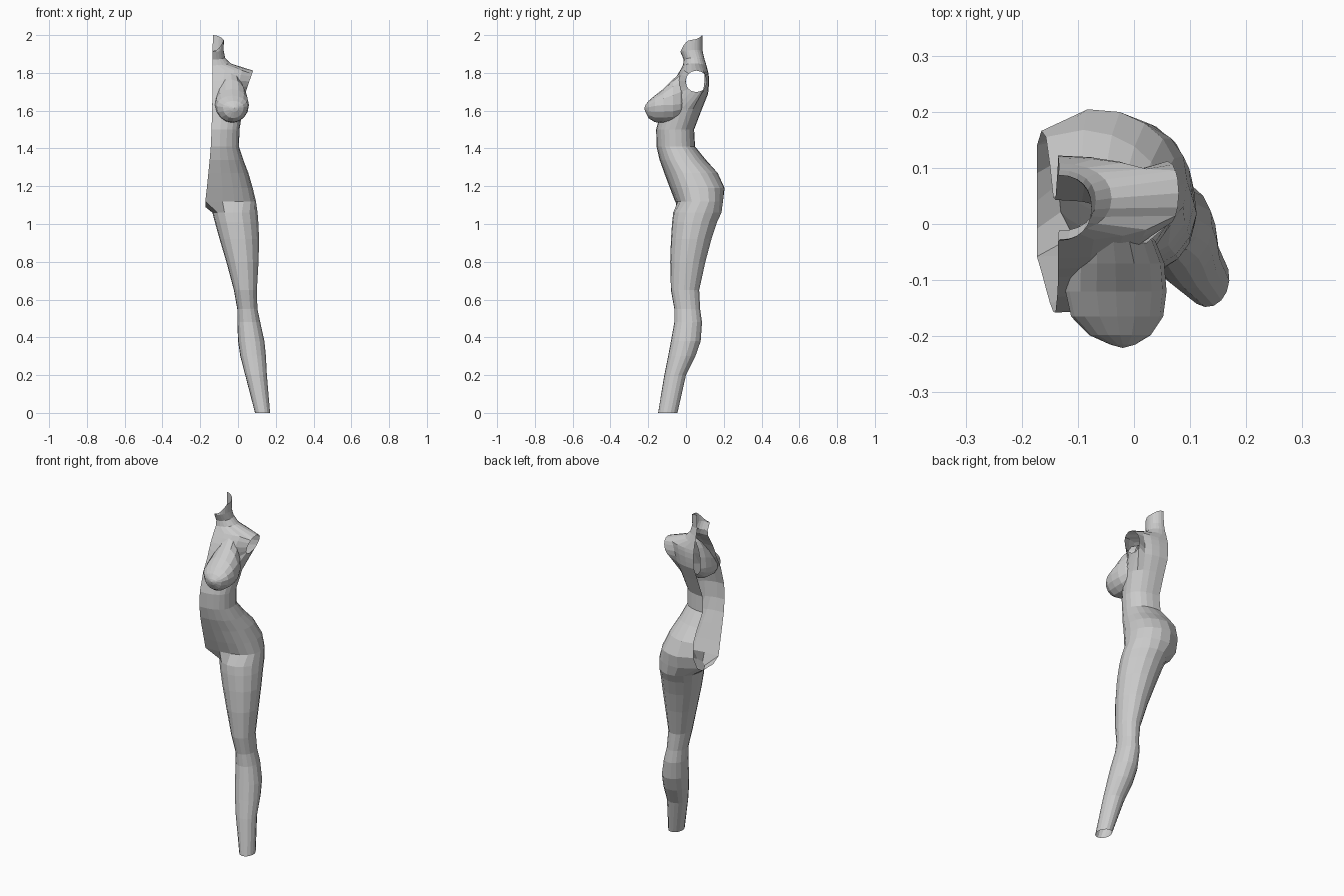
import bpy, bmesh
from math import sin, cos, pi, atan2, hypot, radians

HALF = 12      # segments of a half ring, front midline to back midline
INNER = 3      # extra points on the inner thigh
N = HALF + 1 + INNER


def make_object(name, bm):
    bmesh.ops.delete(bm, geom=[v for v in bm.verts if not v.link_faces], context='VERTS')
    bmesh.ops.recalc_face_normals(bm, faces=bm.faces)
    me = bpy.data.meshes.new(name)
    bm.to_mesh(me)
    bm.free()
    ob = bpy.data.objects.new(name, me)
    bpy.context.collection.objects.link(ob)
    return ob


def spow(v, p):
    return (1 if v >= 0 else -1) * abs(v) ** p


def bridge(bm, a, b, closed=False, skip=()):
    n = len(a)
    for j in range(n if closed else n - 1):
        if j not in skip:
            k = (j + 1) % n
            bm.faces.new((a[j], a[k], b[k], b[j]))


def half_ring(xm, xs, yf, yb, zf, zs, zb, p=0.9, cleft=0.0):
    """Open ring from front midline round the side to back midline."""
    pts = []
    for j in range(HALF + 1):
        a = pi * j / HALF
        c, s = cos(a), max(0.0, sin(a))
        x = xm + (xs - xm) * s ** p
        y = (yf + yb) / 2 - (yb - yf) / 2 * spow(c, p)
        zm = zf if c > 0 else zb
        z = zs + (zm - zs) * c * c
        if j == HALF:
            y -= cleft
        elif j == HALF - 1:
            y -= cleft * 0.15
        pts.append((x, y, z))
    return pts


def leg_ring(z, x0, x1, y0, y1):
    """Closed ring whose start matches the front midline of the torso."""
    pts = []
    for i in range(N):
        a = -radians(50) + 2 * pi * i / N
        pts.append(((x0 + x1) / 2 + (x1 - x0) / 2 * sin(a),
                    (y0 + y1) / 2 - (y1 - y0) / 2 * cos(a), z))
    return pts


# --- body: leg, hip, torso and neck in one skin ---
bm = bmesh.new()
add = lambda pts: [bm.verts.new(p) for p in pts]

# z, x range, y range of the leg
legs = [(0.0, 0.09, 0.17, -0.148, -0.045), (0.2, 0.038, 0.153, -0.115, 0.0),
        (0.3, 0.012, 0.148, -0.095, 0.05), (0.38, 0.0, 0.14, -0.08, 0.078),
        (0.48, -0.004, 0.118, -0.062, 0.085), (0.55, -0.004, 0.103, -0.062, 0.075),
        (0.65, -0.022, 0.1, -0.08, 0.07), (0.8, -0.062, 0.109, -0.084, 0.103),
        (0.92, -0.098, 0.112, -0.08, 0.135), (1.01, -0.123, 0.108, -0.074, 0.165),
        (1.06, -0.136, 0.104, -0.068, 0.188)]
rows = [add(leg_ring(*r)) for r in legs]
for a, b in zip(rows, rows[1:]):
    bridge(bm, a, b, closed=True)

# midline x, side x, front y, back y, z front / side / back, squareness, cleft
torso = [(-0.173, 0.095, -0.058, 0.21, 1.12, 1.12, 1.12, 0.8, 0.07),
         (-0.165, 0.078, -0.085, 0.216, 1.19, 1.19, 1.19, 0.8, 0.05),
         (-0.157, 0.055, -0.115, 0.175, 1.27, 1.27, 1.27, 0.85, 0.02),
         (-0.15, 0.028, -0.14, 0.105, 1.34, 1.34, 1.34, 0.85, 0.0),
         (-0.144, 0.005, -0.156, 0.048, 1.41, 1.41, 1.41, 0.85, 0.0),
         (-0.14, 0.008, -0.158, 0.043, 1.5, 1.5, 1.5, 0.85, 0.0),
         (-0.137, 0.025, -0.13, 0.085, 1.61, 1.61, 1.61, 0.85, 0.0)]
shoulder = [(-0.135, 0.045, -0.095, 0.117, 1.68, 1.69, 1.69),
            (-0.135, 0.05, -0.08, 0.12, 1.72, 1.72, 1.72),
            (-0.135, 0.06, -0.062, 0.122, 1.76, 1.755, 1.75),
            (-0.135, 0.07, -0.045, 0.121, 1.79, 1.79, 1.78),
            (-0.135, 0.08, -0.03, 0.118, 1.815, 1.81, 1.8)]
neck = [(-0.134, -0.04, -0.016, 0.108, 1.84, 1.85, 1.84),
        (-0.134, -0.068, -0.012, 0.096, 1.87, 1.88, 1.88),
        (-0.135, -0.076, -0.03, 0.087, 1.912, 1.92, 1.92),
        (-0.132, -0.075, -0.028, 0.087, 1.916, 1.975, 2.0)]
grid = [half_ring(*r) for r in torso + shoulder + neck]

# round arm opening: snap the border of a 4 x 4 patch to a circle
T = len(torso)
for k in range(5):
    for j in range(4, 9):
        a, b = j - 6, k - 2
        if max(abs(a), abs(b)) == 2:
            ang = atan2(b, a)
            z = 1.755 + 0.057 * sin(ang)
            grid[T + k][j] = (0.06 + 0.35 * (z - 1.755), 0.055 + 0.057 * cos(ang), z)

tr = [add(g) for g in grid]
for i in range(len(tr) - 1):
    bridge(bm, tr[i], tr[i + 1], skip=range(4, 8) if T <= i < T + 4 else ())

# crotch edge joins the inner thigh to the lowest torso ring
f, b = tr[0][-1].co, tr[0][0].co
crotch = []
for i in range(1, INNER + 1):
    p = f.lerp(b, i / (INNER + 1))
    crotch.append(bm.verts.new((p.x, p.y, 1.09)))
bridge(bm, rows[-1], tr[0] + crotch, closed=True)
make_object("body", bm)

# --- breast: teardrop lofted forward from the chest ---
bm = bmesh.new()
# y, centre x, centre z, half width, height up, height down
loft = [(0.0, -0.045, 1.64, 0.05, 0.16, 0.05), (-0.03, -0.037, 1.635, 0.075, 0.165, 0.075),
        (-0.07, -0.033, 1.63, 0.087, 0.135, 0.089), (-0.12, -0.032, 1.63, 0.09, 0.085, 0.094),
        (-0.165, -0.03, 1.625, 0.082, 0.055, 0.086), (-0.198, -0.025, 1.618, 0.055, 0.034, 0.058),
        (-0.215, -0.02, 1.615, 0.022, 0.014, 0.022)]
S = 16
rings = []
for y, cx, cz, w, up, dn in loft:
    ring = []
    for i in range(S):
        a = 2 * pi * i / S
        s = sin(a)
        ring.append(bm.verts.new((cx + w * cos(a), y, cz + (up if s > 0 else dn) * s)))
    rings.append(ring)
for a, b in zip(rings, rings[1:]):
    bridge(bm, a, b, closed=True)
tip = bm.verts.new((-0.02, -0.221, 1.614))
for i in range(S):
    bm.faces.new((rings[-1][i], rings[-1][(i + 1) % S], tip))
make_object("breast", bm)
